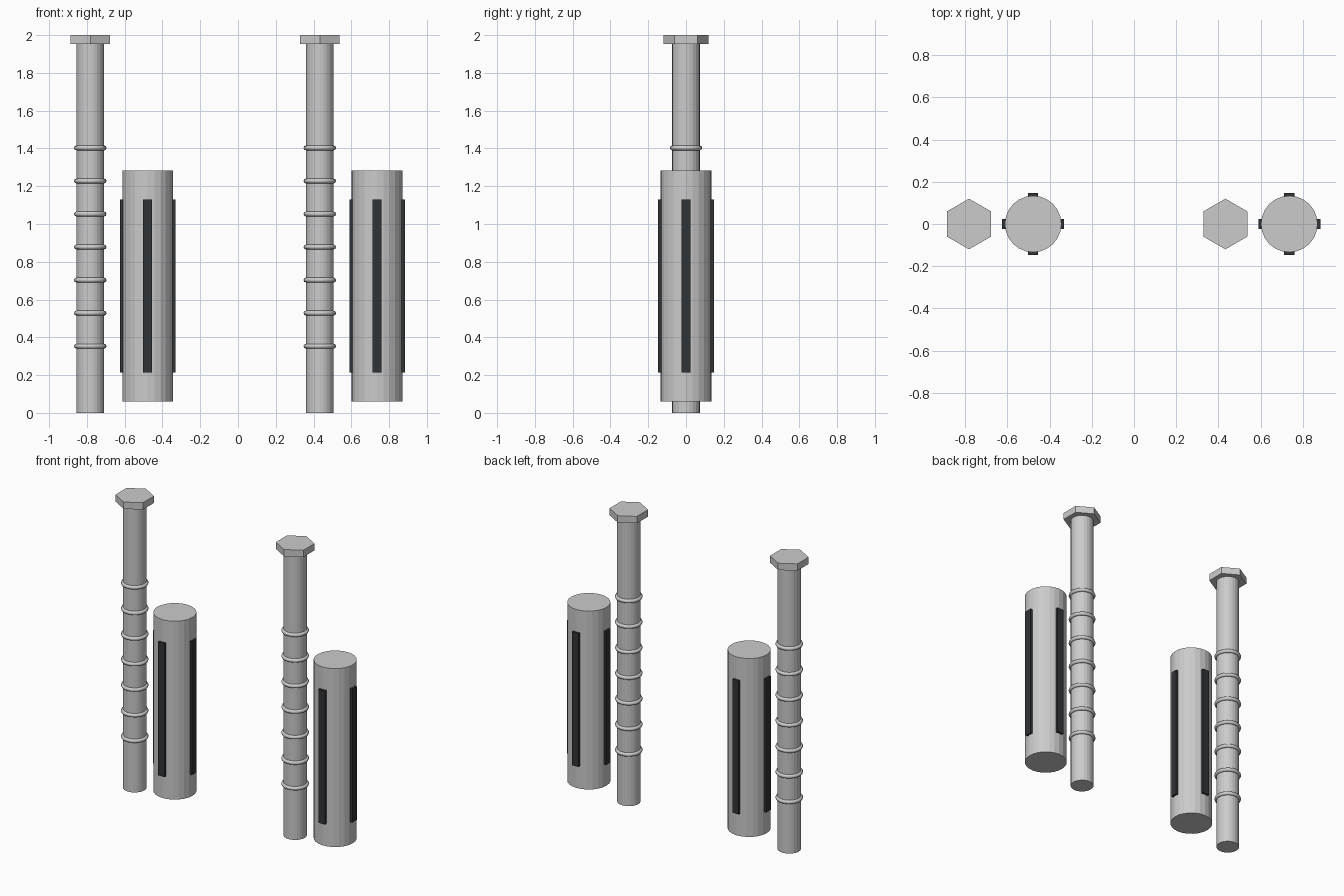
import bpy
from math import pi, cos, sin

if "Cube" in bpy.data.objects:
    bpy.data.objects.remove(bpy.data.objects["Cube"])

dark = bpy.data.materials.new("slot_dark")
dark.diffuse_color = (0.03, 0.033, 0.038, 1)
dark.use_nodes = True
dark.node_tree.nodes["Principled BSDF"].inputs["Base Color"].default_value = dark.diffuse_color


def cylinder(name, sides, radius, x, z0, z1, turn=0.0):
    bpy.ops.mesh.primitive_cylinder_add(vertices=sides, radius=radius, depth=z1 - z0,
                                        location=(x, 0, (z0 + z1) / 2), rotation=(0, 0, turn))
    ob = bpy.context.object
    ob.name = name
    return ob


def bolt(side, x):
    # Shank, hexagonal head and thread rings
    cylinder(f"{side}_bolt_shank", 24, 0.073, x, 0, 1.96)
    cylinder(f"{side}_bolt_head", 6, 0.12, x, 1.953, 2.0)
    for i in range(7):
        bpy.ops.mesh.primitive_torus_add(major_segments=24, minor_segments=8,
                                         major_radius=0.073, minor_radius=0.013,
                                         location=(x, 0, 0.353 + 0.175 * i))
        bpy.context.object.name = f"{side}_thread_ring_{i + 1}"
        bpy.ops.object.shade_smooth_by_angle(angle=pi / 3)


def sleeve(side, x):
    # Expansion sleeve with four dark slot strips around it
    cylinder(f"{side}_sleeve", 24, 0.134, x, 0.061, 1.282)
    for i in range(4):
        a = i * pi / 2
        r = 0.134
        bpy.ops.mesh.primitive_cube_add(size=1, location=(x + r * cos(a), r * sin(a), 0.672),
                                        rotation=(0, 0, a))
        ob = bpy.context.object
        ob.name = f"{side}_sleeve_slot_{i + 1}"
        ob.scale = (0.026, 0.048, 0.914)
        ob.data.materials.append(dark)


for side, bolt_x, sleeve_x in (("left", -0.782, -0.478), ("right", 0.433, 0.736)):
    bolt(side, bolt_x)
    sleeve(side, sleeve_x)
